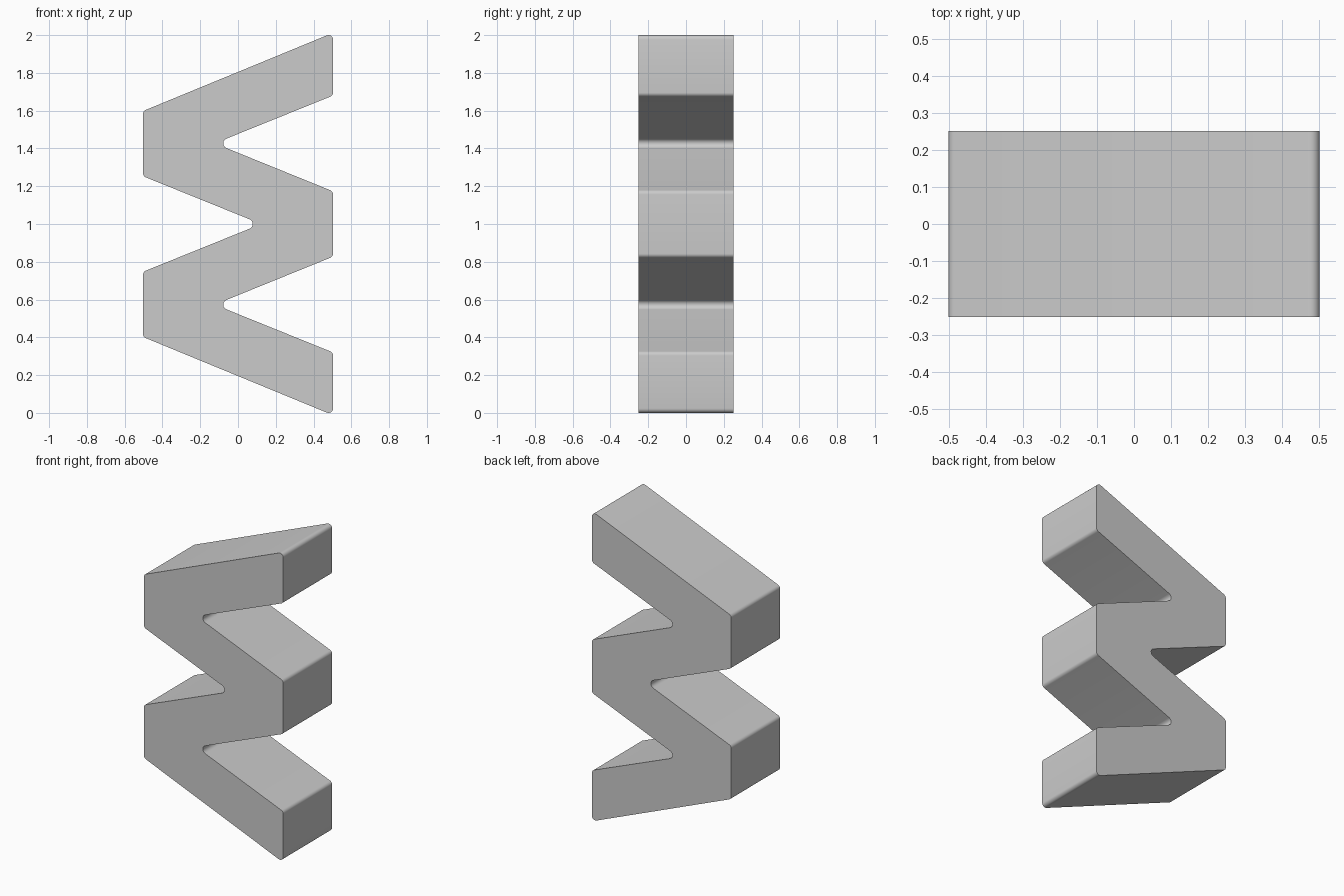
import bpy, bmesh, math
from mathutils import Vector

cube = bpy.data.objects.get("Cube")
if cube:
    bpy.data.objects.remove(cube, do_unlink=True)

HALF_W, HALF_D = 0.503, 0.252
OUTER_R, INNER_R, STEPS = 0.024, 0.027, 6

grey = bpy.data.materials.new("plain grey")
grey.use_nodes = True
colour = (0.6, 0.6, 0.6, 1)
grey.diffuse_color = colour
grey.node_tree.nodes["Principled BSDF"].inputs["Base Color"].default_value = colour

# Upper half of the zigzag outline: (x, height above the middle, radius)
right = [(HALF_W, 0.173, OUTER_R), (-0.123, 0.427, INNER_R),
         (HALF_W, 0.68, OUTER_R), (HALF_W, 1.012, OUTER_R)]
left = [(-HALF_W, 0.598, OUTER_R), (-HALF_W, 0.253, OUTER_R)]
notch = [(0.123, 0, INNER_R)]


def mirrored(points):
    return [(x, -z, r) for x, z, r in reversed(points)]


outline = right + left + notch + mirrored(left) + mirrored(right)


def fillet(prev, here, nxt, radius):
    """Points of a round arc tangent to both sides of a corner."""
    a, b = (prev - here).normalized(), (nxt - here).normalized()
    half = a.angle(b) / 2
    centre = here + (a + b).normalized() * radius / math.sin(half)
    reach = radius / math.tan(half)
    start = (here + a * reach - centre).normalized()
    end = (here + b * reach - centre).normalized()
    return [centre + start.slerp(end, i / STEPS) * radius for i in range(STEPS + 1)]


# Extruded zigzag bar with rounded corners
corners = [Vector((x, 0, z + 1)) for x, z, r in outline]
bm = bmesh.new()
ring = []
for i, (x, z, radius) in enumerate(outline):
    nxt = corners[(i + 1) % len(corners)]
    ring += fillet(corners[i - 1], corners[i], nxt, radius)
face = bm.faces.new([bm.verts.new(p - Vector((0, HALF_D, 0))) for p in ring])
extruded = bmesh.ops.extrude_face_region(bm, geom=[face], use_keep_orig=True)
moved = [v for v in extruded["geom"] if isinstance(v, bmesh.types.BMVert)]
bmesh.ops.translate(bm, verts=moved, vec=(0, 2 * HALF_D, 0))
bmesh.ops.recalc_face_normals(bm, faces=bm.faces)
mesh = bpy.data.meshes.new("zigzag_body")
bm.to_mesh(mesh)
bm.free()
mesh.materials.append(grey)
body = bpy.data.objects.new("zigzag_body", mesh)
bpy.context.collection.objects.link(body)

bpy.ops.object.select_all(action="DESELECT")
body.select_set(True)
bpy.context.view_layer.objects.active = body
bpy.ops.object.shade_smooth_by_angle(angle=math.radians(35))
